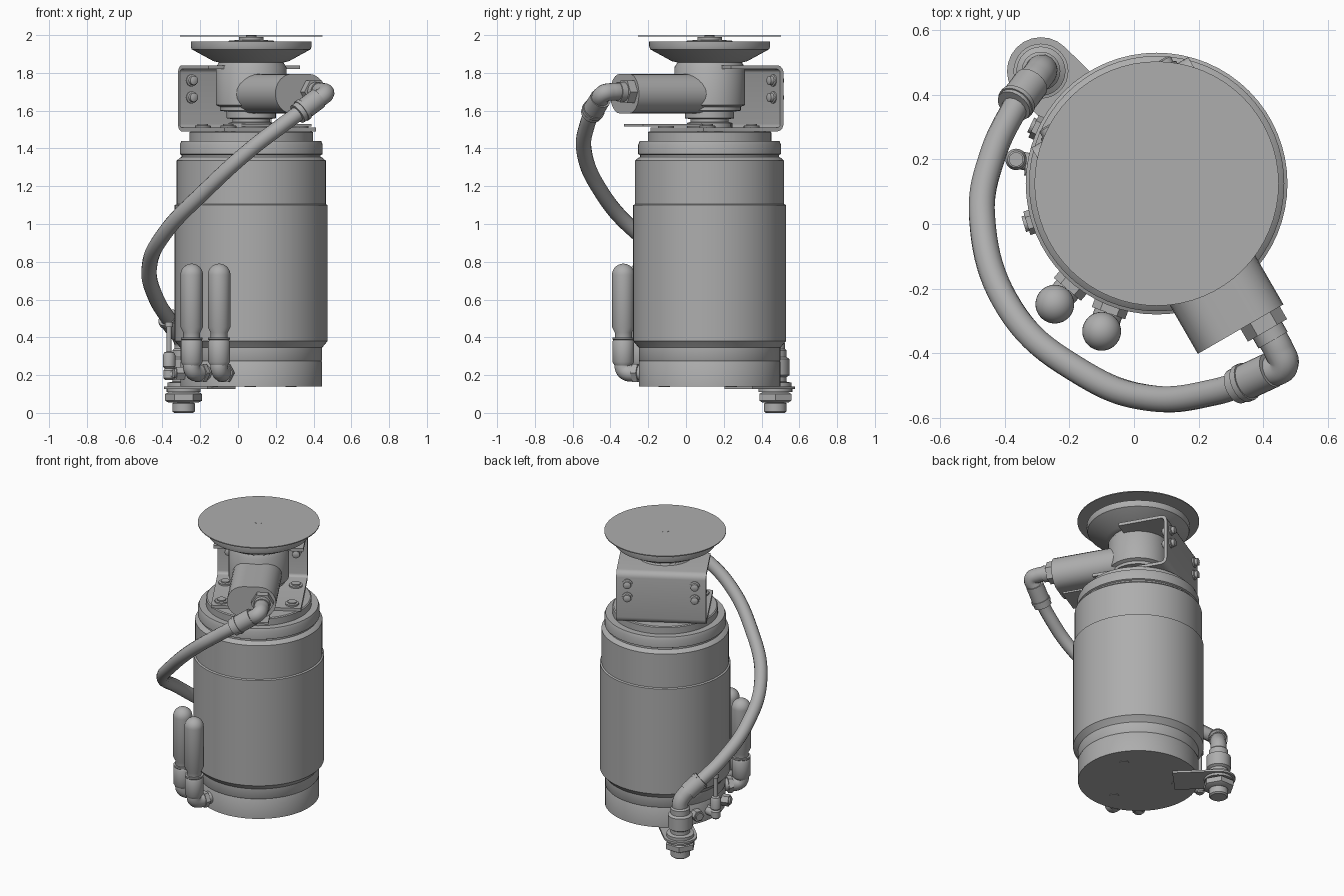
import bpy, bmesh, math
from mathutils import Vector, Matrix

old = bpy.data.objects.get("Cube")
if old:
    bpy.data.objects.remove(old, do_unlink=True)

grey = bpy.data.materials.new("plain grey")
grey.use_nodes = True
GREY = (0.42, 0.42, 0.42, 1)
grey.diffuse_color = GREY
grey.node_tree.nodes["Principled BSDF"].inputs["Base Color"].default_value = GREY

UP = Vector((0, 0, 1))
AXIS = Vector((0.07, 0.125, 0))           # centre line of the body
OUT = Vector((0.5, -0.866, 0))            # direction the motor barrel points
SIDE = Vector((0.866, 0.5, 0))


def at(along, side, z):
    """Point in the turned frame of the motor and bracket."""
    return AXIS + OUT * along + SIDE * side + UP * z


def finish(name, bm, angle=35):
    bmesh.ops.recalc_face_normals(bm, faces=bm.faces)
    mesh = bpy.data.meshes.new(name)
    bm.to_mesh(mesh)
    bm.free()
    return place(name, mesh, angle)


def place(name, mesh, angle=35):
    obj = bpy.data.objects.new(name, mesh)
    bpy.context.collection.objects.link(obj)
    mesh.materials.clear()
    mesh.materials.append(grey)
    bpy.ops.object.select_all(action='DESELECT')
    obj.select_set(True)
    bpy.context.view_layer.objects.active = obj
    bpy.ops.object.shade_smooth_by_angle(angle=math.radians(angle))
    return obj


def lathe(name, profile, base, axis=UP, sides=32):
    """Spin (radius, height) pairs about an axis and cap both ends."""
    bm = bmesh.new()
    turn = Matrix.Translation(base) @ axis.to_track_quat('Z', 'Y').to_matrix().to_4x4()
    rings = []
    for r, h in profile:
        rings.append([bm.verts.new(turn @ Vector((r * math.cos(a), r * math.sin(a), h)))
                      for a in (math.tau * i / sides for i in range(sides))])
    for low, high in zip(rings, rings[1:]):
        for i in range(sides):
            j = (i + 1) % sides
            bm.faces.new((low[i], low[j], high[j], high[i]))
    bm.faces.new(rings[0])
    bm.faces.new(rings[-1])
    return finish(name, bm)


def rod(name, start, end, r, sides=24):
    start, end = Vector(start), Vector(end)
    line = end - start
    return lathe(name, [(r, 0), (r, line.length)], start, line.normalized(), sides)


def prism(name, outline, push):
    """Extrude a closed outline of points."""
    bm = bmesh.new()
    face = bm.faces.new([bm.verts.new(p) for p in outline])
    new = bmesh.ops.extrude_face_region(bm, geom=[face])["geom"]
    bmesh.ops.translate(bm, vec=push, verts=[v for v in new if isinstance(v, bmesh.types.BMVert)])
    return finish(name, bm)


def tube(name, points, r, kind='BEZIER'):
    curve = bpy.data.curves.new(name, 'CURVE')
    curve.dimensions = '3D'
    curve.bevel_depth, curve.bevel_resolution = r, 5
    curve.resolution_u, curve.use_fill_caps = 10, True
    spline = curve.splines.new(kind)
    spline.bezier_points.add(len(points) - 1)
    for knot, p in zip(spline.bezier_points, points):
        knot.co = p
        knot.handle_left_type = knot.handle_right_type = 'AUTO'
    temp = bpy.data.objects.new(name + "_path", curve)
    bpy.context.collection.objects.link(temp)
    bpy.context.view_layer.update()
    mesh = bpy.data.meshes.new_from_object(temp.evaluated_get(bpy.context.evaluated_depsgraph_get()))
    bpy.data.objects.remove(temp, do_unlink=True)
    return place(name, mesh, 45)


# Main body: base, sleeve, stepped neck
lathe("body", [(.375, .14), (.375, .27), (.372, .275), (.375, .28), (.375, .345), (.4, .375),
               (.405, .38), (.405, 1.1), (.395, 1.105), (.395, 1.335), (.378, 1.35),
               (.368, 1.355), (.368, 1.365), (.378, 1.37), (.378, 1.42), (.37, 1.44),
               (.327, 1.44), (.327, 1.485), (.32, 1.49)], AXIS, sides=64)
for i in range(3):
    a = math.tau * i / 3 + 0.5
    spot = AXIS + Vector((math.cos(a), math.sin(a), 0)) * .24
    rod("base_plug", spot + UP * .136, spot + UP * .15, .03)

# Motor housing, cup and top disc
lathe("motor_housing", [(.12, 1.49), (.12, 1.535), (.1, 1.54), (.1, 1.555), (.13, 1.56), (.13, 1.595),
                        (.165, 1.6), (.165, 1.62), (.187, 1.63), (.187, 1.83), (.16, 1.87)],
      AXIS, sides=48)
lathe("cup", [(.17, 1.855), (.2, 1.862), (.315, 1.925), (.32, 1.94), (.32, 1.965), (.3, 1.965),
              (.27, 1.95), (.13, 1.95), (.12, 1.97), (.065, 1.975), (.065, 1.99)], AXIS, sides=64)
rod("top_disc", AXIS + UP * 1.993, AXIS + UP * 1.999, .378, 64)
rod("disc_pin", AXIS + UP * 1.97, AXIS + UP * 2, .027)

# Motor barrel: a rounded slot section pushed outwards
outline = []
for centre, start in ((.05, -90), (-.05, 90)):
    for i in range(13):
        a = math.radians(start + 15 * i)
        outline.append(at(.05, centre + .103 * math.cos(a), 1.69 + .105 * math.sin(a)))
prism("motor_barrel", outline, OUT * .47)
prism("barrel_plate", [at(-.07, -.1, 1.517), at(-.07, .1, 1.517), at(.465, .1, 1.517),
                       at(.465, -.1, 1.517)], UP * .012)

# Bent C-shaped bracket
def arc(along, z, r, start):
    return [(along + r * math.cos(math.radians(start + s * 18)),
             z + r * math.sin(math.radians(start + s * 18))) for s in range(6)]


outer = [(.03, 1.84)] + arc(-.25, 1.8, .04, 90) + arc(-.25, 1.53, .04, 180) + [(.2, 1.49)]
inner = [(.03, 1.82)] + arc(-.25, 1.8, .02, 90) + arc(-.25, 1.53, .02, 180) + [(.2, 1.51)]
prism("bracket", [at(u, -.28, z) for u, z in outer + inner[::-1]], SIDE * .56)
for side in (-1, 1):
    for z in (1.67, 1.76):
        for u, way in ((-.27, 1), (-.29, -1)):
            lathe("bracket_bolt", [(.032, 0), (.032, .008), (.024, .012), (.024, .03), (.012, .035)],
                  at(u, side * .21, z), OUT * way, 16)
    for u in (-.13, .14):
        lathe("flange_screw", [(.042, 0), (.042, .012), (.028, .014), (.028, .022)],
              at(u, side * .22, 1.508), UP, 20)

# Upper hose fitting
rod("barrel_nut", at(.51, .07, 1.7), at(.565, .07, 1.7), .07, 6)
rod("barrel_neck", at(.56, .07, 1.7), at(.6, .07, 1.7), .052)
tube("upper_elbow", [at(.58, .07, 1.7), at(.635, .07, 1.7), (.462, -.437, 1.69), (.41, -.46, 1.65)], .047)
rod("upper_collar", (.425, -.452, 1.665), (.315, -.503, 1.582), .056)
rod("upper_collar_lip", (.35, -.487, 1.608), (.335, -.494, 1.597), .061)

# Hose sweeping round the body
tube("hose", [(.36, -.485, 1.615), (.25, -.52, 1.535), (.06, -.54, 1.39), (-.17, -.455, 1.18),
              (-.385, -.26, .955), (-.47, .02, .765), (-.435, .22, .61), (-.35, .395, .47)], .041)

# Bulkhead fitting under the hose end
FOOT = Vector((-.288, .473, 0))
inward = (AXIS - FOOT).normalized()
across = UP.cross(inward)
tab = [FOOT + UP * .126 + (across * math.cos(a) - inward * math.sin(a)) * .105
       for a in (math.pi * i / 12 for i in range(13))]
prism("foot_tab", tab + [tab[-1] + inward * .28, tab[0] + inward * .28], UP * .014)
lathe("bulkhead_tail", [(.05, 0), (.06, .008), (.06, .05), (.05, .055), (.05, .13)], FOOT)
lathe("bulkhead_nut", [(.08, .055), (.098, .065), (.098, .1), (.08, .11)], FOOT, sides=6)
rod("bulkhead_washer", FOOT + UP * .11, FOOT + UP * .126, .09)
lathe("bulkhead_body", [(.085, .14), (.085, .16), (.06, .165), (.06, .19), (.076, .2), (.076, .285),
                        (.06, .295), (.06, .33), (.05, .34)], FOOT)
tube("lower_elbow", [FOOT + UP * .31, FOOT + UP * .37, (-.303, .452, .41), (-.335, .415, .455)], .05)
rod("lower_collar", (-.318, .436, .432), (-.372, .365, .505), .056)
rod("lower_collar_lip", (-.36, .381, .489), (-.367, .372, .499), .06)

# Two domed silencers on elbows
for x, y in ((-.245, -.248), (-.1, -.332)):
    spot = Vector((x, y, 0))
    to_body = (AXIS - spot).normalized()
    dome = [(.06 * math.cos(a), .73 + .06 * math.sin(a)) for a in (math.pi * i / 17 for i in range(9))]
    lathe("silencer", [(.045, .385), (.045, .425), (.06, .455)] + dome, spot)
    lathe("silencer_collar", [(.045, .25), (.058, .27), (.058, .375), (.053, .385), (.058, .39),
                              (.058, .4), (.045, .4)], spot)
    tube("silencer_elbow", [spot + UP * .28, spot + UP * .235, spot + UP * .215 + to_body * .02,
                            spot + UP * .212 + to_body * .08], .045)
    rod("silencer_nut", spot + UP * .212 + to_body * .06, spot + UP * .212 + to_body * .09, .055, 6)
    rod("silencer_stub", spot + UP * .212 + to_body * .08, spot + UP * .212 + to_body * .2, .04)

# Small side valve and plugs on the base
VALVE = Vector((-.365, .2, 0))
lathe("valve", [(.02, .175), (.03, .185), (.03, .225), (.022, .235), (.033, .245), (.033, .305),
                (.026, .32), (.013, .325), (.013, .47)], VALVE)
rod("valve_cap", VALVE + UP * .455, VALVE + UP * .48, .022)
rod("valve_stub", VALVE + UP * .205, (-.27, .18, .205), .028)
for deg, reach in ((197, .42), (173, .4), (155, .42)):
    ray = Vector((math.cos(math.radians(deg)), math.sin(math.radians(deg)), 0))
    rod("base_fitting", AXIS + ray * .34 + UP * .21, AXIS + ray * reach + UP * .21, .038, 6)
    rod("base_fitting_tip", AXIS + ray * .34 + UP * .21, AXIS + ray * (reach + .01) + UP * .21, .025)
